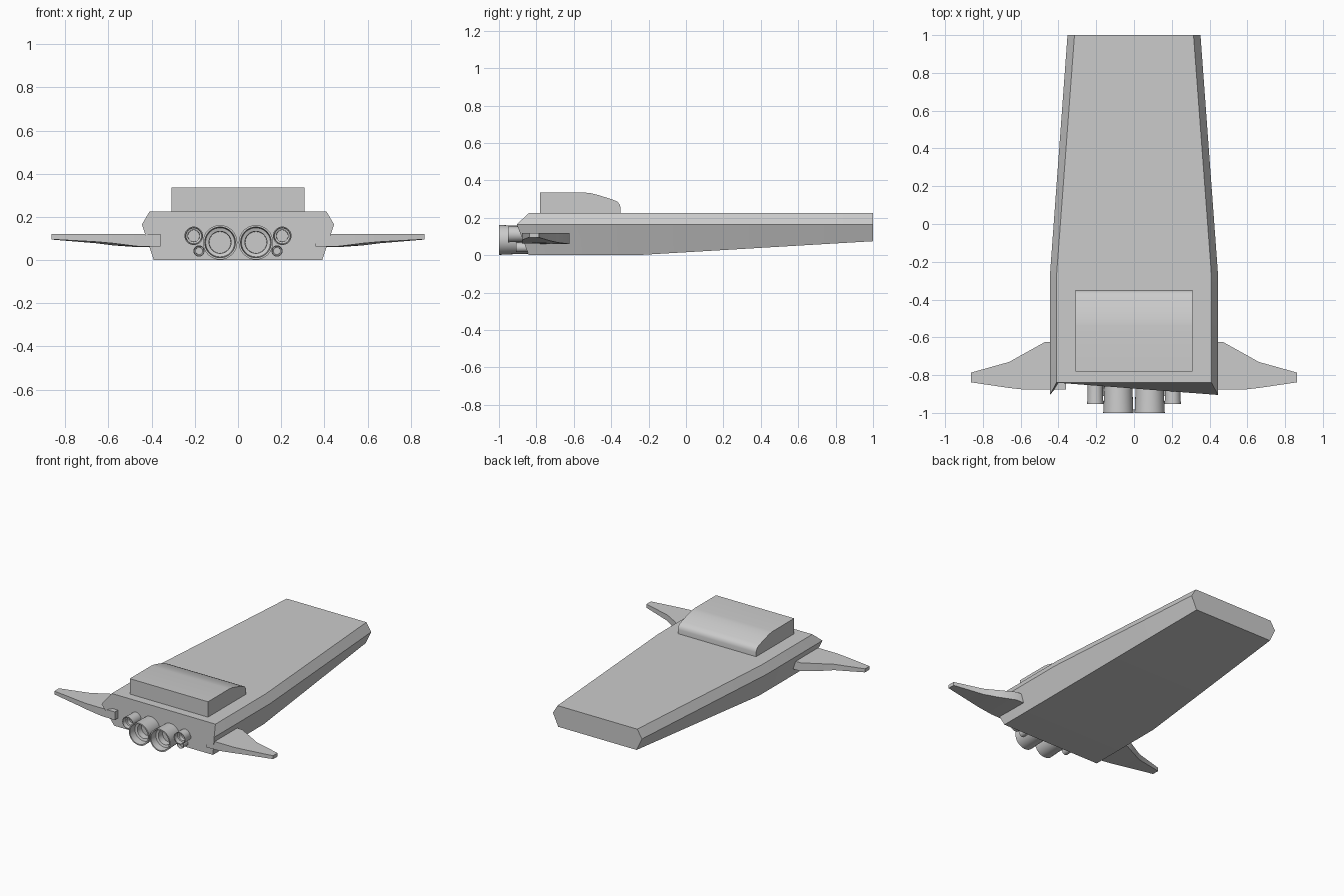
import bpy, bmesh, math

if "Cube" in bpy.data.objects:
    bpy.data.objects.remove(bpy.data.objects["Cube"])


def add_mesh(name, verts, faces, smooth=True):
    mesh = bpy.data.meshes.new(name)
    mesh.from_pydata(verts, [], faces)
    bm = bmesh.new()
    bm.from_mesh(mesh)
    bmesh.ops.remove_doubles(bm, verts=bm.verts, dist=1e-5)
    bmesh.ops.recalc_face_normals(bm, faces=bm.faces)
    bm.to_mesh(mesh)
    bm.free()
    obj = bpy.data.objects.new(name, mesh)
    bpy.context.collection.objects.link(obj)
    if smooth:
        bpy.ops.object.select_all(action='DESELECT')
        obj.select_set(True)
        bpy.context.view_layer.objects.active = obj
        bpy.ops.object.shade_smooth_by_angle(angle=math.radians(30))
    return obj


def loft(name, rings):
    """Skin closed rings of equal length and cap both ends."""
    n = len(rings[0])
    verts = [p for ring in rings for p in ring]
    faces = [(k * n + i, k * n + (i + 1) % n, (k + 1) * n + (i + 1) % n, (k + 1) * n + i)
             for k in range(len(rings) - 1) for i in range(n)]
    faces += [tuple(range(n)), tuple(range(len(verts) - n, len(verts)))]
    return add_mesh(name, verts, faces)


# Hull: six-sided sections, each level given as (y, half width, z)
def hull_section(bottom, middle, top):
    levels = [bottom, middle, top]
    return ([(w, y, z) for y, w, z in levels] +
            [(-w, y, z) for y, w, z in reversed(levels)])


loft("hull", [
    hull_section((-0.84, 0.39, 0.0), (-0.905, 0.445, 0.165), (-0.84, 0.41, 0.225)),
    hull_section((-0.27, 0.39, 0.0), (-0.27, 0.445, 0.165), (-0.27, 0.41, 0.225)),
    hull_section((1.0, 0.31, 0.075), (1.0, 0.352, 0.165), (1.0, 0.315, 0.225)),
])

# Cabin: side profile with a rounded nose, extruded across the hull
cabin_profile = [(-0.78, 0.21), (-0.78, 0.335), (-0.54, 0.335), (-0.505, 0.331),
                 (-0.46, 0.319), (-0.39, 0.297), (-0.367, 0.286), (-0.355, 0.273),
                 (-0.35, 0.255), (-0.35, 0.21)]
loft("cabin", [[(x, y, z) for y, z in cabin_profile] for x in (-0.309, 0.309)])

# Wings: stations of (x, leading y, trailing y, leading underside z, trailing underside z)
wing_stations = [(0.36, -0.622, -0.877, 0.06, 0.062), (0.47, -0.624, -0.877, 0.06, 0.064),
                 (0.58, -0.685, -0.877, 0.068, 0.078), (0.66, -0.73, -0.868, 0.078, 0.085),
                 (0.864, -0.787, -0.838, 0.095, 0.096)]
for side, label in ((-1, "left"), (1, "right")):
    loft(label + "_wing", [
        [(side * x, a, 0.12), (side * x, b, 0.12), (side * x, b, zb), (side * x, a, za)]
        for x, a, b, za, zb in wing_stations])


# Engines: hollow nozzles made by revolving a (radius, y) profile
def nozzle(name, x, z, profile, sides=32):
    verts, faces = [], []
    for r, y in profile:
        for i in range(sides):
            t = math.tau * i / sides
            verts.append((x + r * math.cos(t), y, z + r * math.sin(t)))
    for k in range(len(profile) - 1):
        for i in range(sides):
            j = (i + 1) % sides
            faces.append((k * sides + i, k * sides + j, (k + 1) * sides + j, (k + 1) * sides + i))
    last = len(verts) - sides
    faces += [tuple(range(sides)), tuple(range(last, last + sides))]
    add_mesh(name, verts, faces)


# (name, x, z, radius, rear y, recess depth)
engines = [("main_engine", 0.083, 0.082, 0.08, -1.0, 0.1),
           ("upper_thruster", 0.205, 0.112, 0.043, -0.953, 0.06),
           ("lower_thruster", 0.181, 0.042, 0.026, -0.91, 0.04)]
for name, x, z, r, rear, depth in engines:
    profile = [(r * 0.92, -0.83), (r * 0.96, rear + depth * 0.7), (r, rear),
               (r * 0.89, rear), (r * 0.84, rear + depth * 0.5),
               (r * 0.64, rear + depth * 0.55), (r * 0.62, rear + depth)]
    for side, label in ((-1, "left"), (1, "right")):
        nozzle(label + "_" + name, side * x, z, profile)
